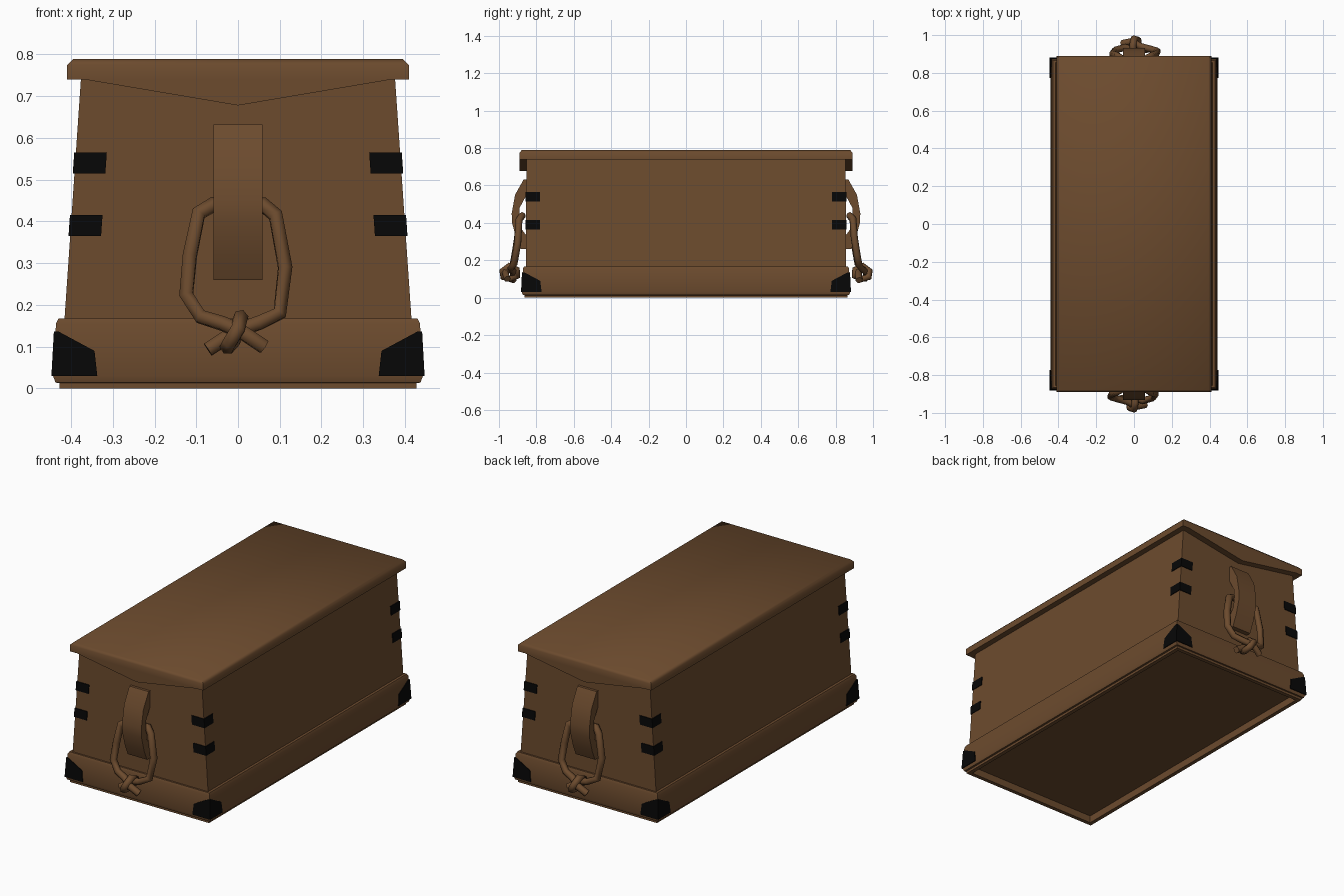
import bpy, bmesh, math
from mathutils import Matrix

if "Cube" in bpy.data.objects:
    bpy.data.objects.remove(bpy.data.objects["Cube"])


def material(name, rgb):
    m = bpy.data.materials.new(name)
    m.diffuse_color = (*rgb, 1)
    m.use_nodes = True
    m.node_tree.nodes["Principled BSDF"].inputs["Base Color"].default_value = m.diffuse_color
    return m


WOOD = material("brown_wood", (0.15, 0.07, 0.027))
IRON = material("black_iron", (0.002, 0.002, 0.002))


def loft(name, rings, mat):
    """Bridge equal-sized point rings and cap both ends."""
    bm = bmesh.new()
    vs = [[bm.verts.new(p) for p in r] for r in rings]
    n = len(vs[0])
    for a, b in zip(vs, vs[1:]):
        for i in range(n):
            j = (i + 1) % n
            bm.faces.new((a[i], a[j], b[j], b[i]))
    bm.faces.new(vs[0])
    bm.faces.new(vs[-1])
    bmesh.ops.recalc_face_normals(bm, faces=bm.faces)
    me = bpy.data.meshes.new(name)
    bm.to_mesh(me)
    bm.free()
    me.materials.append(mat)
    ob = bpy.data.objects.new(name, me)
    bpy.context.collection.objects.link(ob)
    return ob


def box_rings(sizes):
    return [[(-x, -y, z), (x, -y, z), (x, y, z), (-x, y, z)] for x, y, z in sizes]


def smooth(ob, angle):
    bpy.ops.object.select_all(action='DESELECT')
    ob.select_set(True)
    bpy.context.view_layer.objects.active = ob
    bpy.ops.object.shade_smooth_by_angle(angle=math.radians(angle))


# Stepped plinth with a recessed underside, tapered body and chamfered lid
plinth = loft("plinth", box_rings([(0.405, 0.842, 0.04), (0.405, 0.842, 0), (0.427, 0.864, 0),
                                   (0.427, 0.864, 0.013), (0.437, 0.872, 0.014),
                                   (0.443, 0.878, 0.03), (0.436, 0.872, 0.155),
                                   (0.43, 0.866, 0.168)]), WOOD)
loft("body", box_rings([(0.416, 0.856, 0.16), (0.376, 0.853, 0.745)]), WOOD)
lid = loft("lid", box_rings([(0.409, 0.89, 0.74), (0.409, 0.89, 0.775), (0.395, 0.878, 0.789)]), WOOD)
smooth(plinth, 50)
smooth(lid, 50)

# Shallow pointed boards under the lid ends
for s, label in ((-1, "front"), (1, "back")):
    tri = [(-0.378, 0.742), (0, 0.678), (0.378, 0.742)]
    loft(label + "_lid_board", [[(x, s * y, z) for x, z in tri] for y in (0.85, 0.89)], WOOD)


# Half width and half depth of the plinth and body at a height
def plinth_half(z):
    t = (z - 0.03) / 0.125
    return 0.443 - 0.007 * t, 0.878 - 0.006 * t


def body_half(z):
    t = (z - 0.16) / 0.585
    return 0.416 - 0.04 * t, 0.856 - 0.003 * t


def corner_plates(name, outline, half):
    """Wrap a thin plate round all four corners; outline = (distance from corner, z)."""
    e = 0.004
    for sx in (-1, 1):
        for sy in (-1, 1):
            ends, sides = [], []
            for off in (-e, e):
                end, side = [], []
                for d, z in outline:
                    hx, hy = half(z)
                    end.append((sx * (hx + e - d), sy * (hy + off), z))
                    side.append((sx * (hx + off), sy * (hy + e - d), z))
                ends.append(end)
                sides.append(side)
            loft(name + "_end", ends, IRON)
            loft(name + "_side", sides, IRON)


# Iron corner shoes and straps
corner_plates("corner_shoe", [(0, 0.03), (0.11, 0.03), (0.1, 0.09), (0.012, 0.136), (0, 0.136)], plinth_half)
for z in (0.365, 0.515):
    corner_plates("corner_strap", [(0, z), (0.078, z), (0.078, z + 0.05), (0, z + 0.05)], body_half)


def rope(name, pts, radius, cyclic=False):
    cu = bpy.data.curves.new(name, 'CURVE')
    cu.dimensions = '3D'
    cu.bevel_depth = radius
    cu.bevel_resolution = 1
    cu.use_fill_caps = True
    sp = cu.splines.new('POLY')
    sp.points.add(len(pts) - 1)
    for p, c in zip(sp.points, pts):
        p.co = (*c, 1)
    sp.use_cyclic_u = cyclic
    tmp = bpy.data.objects.new(name + "_tmp", cu)
    bpy.context.collection.objects.link(tmp)
    dg = bpy.context.evaluated_depsgraph_get()
    me = bpy.data.meshes.new_from_object(tmp.evaluated_get(dg))
    bpy.data.objects.remove(tmp)
    me.materials.clear()
    me.materials.append(WOOD)
    ob = bpy.data.objects.new(name, me)
    bpy.context.collection.objects.link(ob)
    return ob


# Arched handle block with a gap behind it for the rope
arch = [(-0.852, 0.632), (-0.868, 0.632), (-0.914, 0.55), (-0.932, 0.45), (-0.93, 0.40),
        (-0.908, 0.32), (-0.882, 0.26), (-0.852, 0.26), (-0.852, 0.33), (-0.888, 0.38),
        (-0.89, 0.48), (-0.852, 0.55)]
block = loft("handle_block", [[(x, y, z) for y, z in arch] for x in (-0.059, 0.059)], WOOD)

# Rope loop whose ends cross and stick out as tails
loop = rope("rope_loop", [
    (0.062, -0.955, 0.1), (0.01, -0.967, 0.135), (-0.035, -0.94, 0.155), (-0.09, -0.925, 0.172),
    (-0.124, -0.915, 0.225), (-0.115, -0.90, 0.32), (-0.094, -0.893, 0.42), (-0.06, -0.875, 0.44),
    (0.06, -0.875, 0.44), (0.09, -0.893, 0.415), (0.113, -0.90, 0.29), (0.10, -0.92, 0.18),
    (0.05, -0.935, 0.157), (0.0, -0.92, 0.14), (-0.072, -0.925, 0.093)], 0.019)

# Knot wrap around the crossing
wrap = rope("rope_knot", [(-0.02, -0.976, 0.11), (0.0, -0.981, 0.142), (0.006, -0.945, 0.17),
                          (0.005, -0.905, 0.15), (-0.01, -0.905, 0.115), (-0.025, -0.94, 0.1)], 0.019, True)

# Same handle at the back, turned half a circle
turn = Matrix.Rotation(math.pi, 4, 'Z')
for ob, angle in ((block, 25), (loop, 70), (wrap, 70)):
    smooth(ob, angle)
    twin = ob.copy()
    twin.data = ob.data.copy()
    twin.name = "back_" + ob.name
    twin.matrix_world = turn
    bpy.context.collection.objects.link(twin)
    ob.name = "front_" + ob.name
